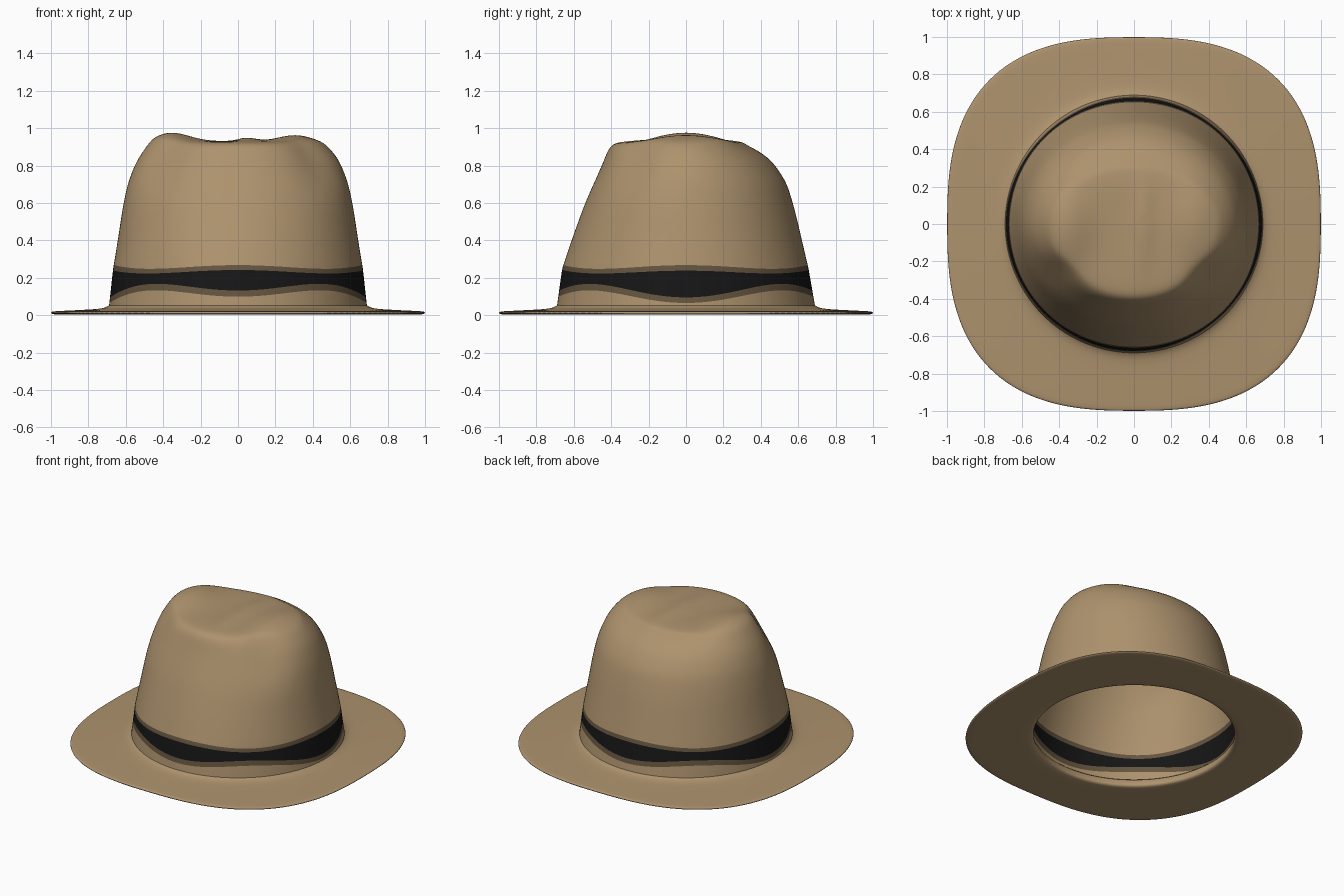
import bpy, bmesh
from math import sin, cos, pi, exp

if "Cube" in bpy.data.objects:
    bpy.data.objects.remove(bpy.data.objects["Cube"])

SEG = 96


def material(name, rgb):
    m = bpy.data.materials.new(name)
    m.diffuse_color = (*rgb, 1)
    m.use_nodes = True
    m.node_tree.nodes["Principled BSDF"].inputs["Base Color"].default_value = m.diffuse_color
    return m


felt = material("tan_felt", (0.42, 0.29, 0.155))
fade = material("faded_ribbon", (0.13, 0.09, 0.05))
ribbon = material("black_ribbon", (0.008, 0.008, 0.008))


def loft(name, rings, closed=False, cap=False, mats=None):
    """Skin a list of point rings; mats maps a ring gap to a material slot."""
    bm = bmesh.new()
    rows = [[bm.verts.new(p) for p in ring] for ring in rings]
    gaps = list(zip(rows, rows[1:]))
    if closed:
        gaps.append((rows[-1], rows[0]))
    for k, (lo, hi) in enumerate(gaps):
        for i in range(SEG):
            j = (i + 1) % SEG
            f = bm.faces.new((lo[i], lo[j], hi[j], hi[i]))
            f.material_index = (mats or {}).get(k, 0)
    if cap:
        bm.faces.new(rows[-1])
    bmesh.ops.recalc_face_normals(bm, faces=bm.faces)
    for f in bm.faces:
        f.smooth = True
    me = bpy.data.meshes.new(name)
    bm.to_mesh(me)
    bm.free()
    ob = bpy.data.objects.new(name, me)
    bpy.context.collection.objects.link(ob)
    for m in (felt, fade, ribbon):
        me.materials.append(m)
    ob.modifiers.new("smooth", 'SUBSURF').levels = 1
    ob.modifiers["smooth"].render_levels = 1
    return ob


ANGLES = [2 * pi * i / SEG for i in range(SEG)]


def bump(d, width):
    return exp(-(d / width) ** 2)


# Brim: round at the crown, rounded square at the outer edge
def brim_ring(r, z):
    t = min(max((r - 0.72) / 0.28, 0), 1)
    pts = []
    for a in ANGLES:
        c, s = abs(cos(a)), abs(sin(a))
        square = (c ** 2.7 + s ** 2.7) ** (-1 / 2.7)
        q = r * (1 + t * (square - 1))
        pts.append((q * cos(a), q * sin(a), z))
    return pts


loft("brim", [brim_ring(r, z) for r, z in (
    (0.665, 0.075), (0.685, 0.055), (0.71, 0.04), (0.75, 0.033), (0.85, 0.028),
    (0.95, 0.023), (0.995, 0.021), (1.0, 0.015), (0.998, 0.006), (0.97, 0.004),
    (0.85, 0.004), (0.72, 0.004), (0.655, 0.006), (0.648, 0.02), (0.655, 0.05))],
    closed=True)

# Crown wall: height, half width, reach to the front, reach to the back
WALL = [(0.05, .69, .69, .69), (0.25, .668, .662, .655), (0.40, .643, .612, .62),
        (0.50, .628, .576, .597), (0.60, .613, .54, .572), (0.70, .59, .495, .54),
        (0.77, .566, .463, .50), (0.83, .54, .438, .455), (0.88, .50, .418, .385),
        (0.905, .47, .40, .33)]


def section(z):
    for p, q in zip(WALL, WALL[1:]):
        if z <= q[0]:
            t = (z - p[0]) / (q[0] - p[0])
            return [u + t * (v - u) for u, v in zip(p[1:], q[1:])]
    return WALL[-1][1:]


def crown_ring(height, k=1.0):
    pts = []
    for a in ANGLES:
        z = height(a)
        half, front, back = section(z)
        # Finger dents at the two front corners
        w = min(max((z - 0.62) / 0.28, 0), 1)
        dent = bump(a - 1.78 * pi, 0.28) + bump(a - 1.22 * pi, 0.28)
        q = k * (1 - 0.075 * w * dent)
        x = half * cos(a) * q
        y = (back if sin(a) > 0 else front) * sin(a) * q
        # Ridges and hollows on the top
        if z > 0.86:
            v = bump(y - 0.0, 0.22)
            z += v * (0.05 * bump(x + 0.36, 0.13) + 0.035 * bump(x - 0.31, 0.12)
                      + 0.02 * bump(x - 0.05, 0.06)) * min(1, (z - 0.86) / 0.04)
        pts.append((x, y, z))
    return pts


def band_low(a):
    return 0.135 - 0.03 * cos(4 * a) - 0.02 * cos(2 * a)


def band_high(a):
    return 0.238 + 0.012 * cos(4 * a)


def level(z):
    return lambda a: z


heights = [level(0.05), lambda a: band_low(a) - 0.02, band_low,
           lambda a: (band_low(a) + band_high(a)) / 2, band_high,
           lambda a: band_high(a) + 0.015]
heights += [level(z) for z in (.30, .36, .42, .5, .57, .64, .70, .75, .80, .84, .88, .905)]
rings = [crown_ring(h) for h in heights]
rings += [crown_ring(level(z), k) for k, z in (
    (.95, .918), (.88, .924), (.8, .927), (.7, .929), (.6, .93), (.5, .931),
    (.4, .931), (.3, .931), (.2, .931), (.1, .931), (.03, .931))]
loft("crown", rings, cap=True, mats={1: 1, 2: 2, 3: 2, 4: 1})
